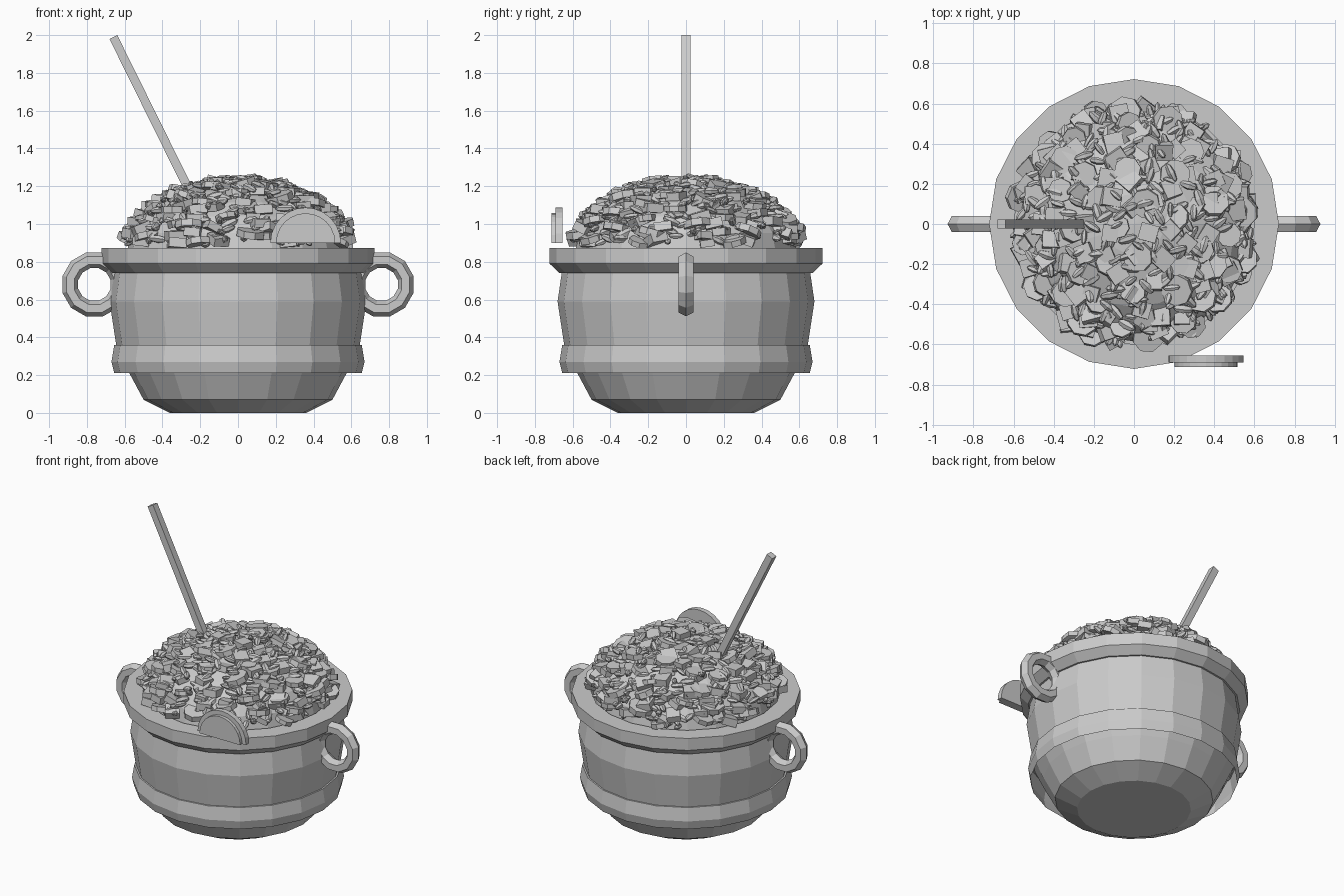
import bpy, bmesh, math, random
from mathutils import Matrix, Vector

random.seed(7)
if "Cube" in bpy.data.objects:
    bpy.data.objects.remove(bpy.data.objects["Cube"])

grey = bpy.data.materials.new("plain_grey")
grey.use_nodes = True
grey.diffuse_color = (0.6, 0.6, 0.6, 1)
grey.node_tree.nodes["Principled BSDF"].inputs["Base Color"].default_value = (0.6, 0.6, 0.6, 1)


def finish(name, bm):
    bmesh.ops.recalc_face_normals(bm, faces=bm.faces)
    mesh = bpy.data.meshes.new(name)
    bm.to_mesh(mesh)
    bm.free()
    mesh.materials.append(grey)
    obj = bpy.data.objects.new(name, mesh)
    bpy.context.collection.objects.link(obj)
    return obj


def lathe(name, profile, sides=20, closed=False):
    """Spin (radius, height) points round z; a zero radius closes the end."""
    bm = bmesh.new()
    rings = []
    for r, z in profile:
        if r == 0:
            rings.append([bm.verts.new((0, 0, z))] * sides)
        else:
            rings.append([bm.verts.new((r * math.cos(a), r * math.sin(a), z))
                          for a in (math.tau * i / sides for i in range(sides))])
    pairs = list(zip(rings, rings[1:]))
    if closed:
        pairs.append((rings[-1], rings[0]))
    for low, high in pairs:
        for i in range(sides):
            j = (i + 1) % sides
            corners = list(dict.fromkeys([low[i], low[j], high[j], high[i]]))
            bm.faces.new(corners)
    return finish(name, bm)


# Pot body, belt (open below) and flat-topped rim
lathe("pot_body", [(0, 0), (0.36, 0), (0.5, 0.07), (0.575, 0.21), (0.645, 0.36),
                   (0.68, 0.59), (0.655, 0.76), (0.6, 0.76), (0, 0.76)])
lathe("pot_belt", [(0.655, 0.21), (0.67, 0.27), (0.655, 0.36), (0.64, 0.36)])
lathe("pot_rim", [(0.6, 0.74), (0.67, 0.74), (0.722, 0.79), (0.722, 0.873),
                  (0.6, 0.873)], closed=True)

# Ring handles
for side, name in ((1, "left_handle"), (-1, "right_handle")):
    tube = [(0.132 + 0.043 * math.cos(a), 0.045 * math.sin(a))
            for a in (math.tau * k / 6 for k in range(6))]
    ring = lathe(name, tube, 12, closed=True)
    ring.data.transform(Matrix.Translation((side * 0.76, 0, 0.68))
                        @ Matrix.Rotation(math.pi / 2, 4, "X")
                        @ Matrix.Rotation(math.pi / 12, 4, "Z"))

# Mound under the topping
DOME_R, DOME_H, DOME_Z = 0.585, 0.36, 0.86
steps = [math.pi / 2 * i / 6 for i in range(6)]
lathe("mound", [(0, 0.8), (DOME_R, 0.8)]
      + [(DOME_R * math.cos(a), DOME_Z + DOME_H * math.sin(a)) for a in steps]
      + [(0, DOME_Z + DOME_H)])


def add_grain(bm, m):
    bmesh.ops.create_uvsphere(bm, u_segments=6, v_segments=4, radius=1,
                              matrix=m @ Matrix.Diagonal((0.022, 0.018, 0.048, 1)))


def add_cube(bm, m):
    bmesh.ops.create_cube(bm, size=1, matrix=m @ Matrix.Diagonal((0.09, 0.085, 0.045, 1)))


def add_slice(bm, m):
    bmesh.ops.create_cone(bm, cap_ends=True, segments=8, radius1=0.072,
                          radius2=0.072, depth=0.035, matrix=m)


def scatter(name, count, add, lift, tilt, lie_down):
    """Spread nearly level pieces evenly over the mound along a golden spiral."""
    bm = bmesh.new()
    start = random.uniform(0, math.tau)
    for i in range(count):
        h = min((i + random.uniform(0, 1)) / count * 0.92 + 0.08, 0.99)
        r = math.sqrt(1 - h * h)
        a = start + i * 2.39996 + random.uniform(-0.2, 0.2)
        spot = Vector((r * math.cos(a) * DOME_R, r * math.sin(a) * DOME_R,
                       DOME_Z + h * DOME_H + random.uniform(0, lift)))
        turn = (Matrix.Rotation(random.uniform(0, math.tau), 4, "Z")
                @ Matrix.Rotation(lie_down + random.uniform(-tilt, tilt), 4, "X")
                @ Matrix.Rotation(random.uniform(0, math.tau), 4, "Z"))
        size = random.uniform(0.8, 1.15)
        add(bm, Matrix.Translation(spot) @ turn @ Matrix.Scale(size, 4))
    finish(name, bm)


# Topping pieces
scatter("topping_grains", 360, add_grain, 0.03, 0.45, math.pi / 2)
scatter("topping_cubes", 110, add_cube, 0.015, 0.5, 0)
scatter("topping_slices", 55, add_slice, 0.015, 0.45, 0)

# Slanted stick
bottom, top = Vector((-0.2, 0, 1.06)), Vector((-0.66, 0, 1.99))
bm = bmesh.new()
bmesh.ops.create_cube(bm, size=1, matrix=Matrix.Translation((bottom + top) / 2)
                      @ Matrix.Rotation(math.atan2(top.x - bottom.x, top.z - bottom.z), 4, "Y")
                      @ Matrix.Diagonal((0.046, 0.046, (top - bottom).length, 1)))
finish("stick", bm)


def half_disc(name, radius, back, front):
    bm = bmesh.new()
    arc = [bm.verts.new((0.358 + radius * math.cos(a), back, 0.9 + radius * math.sin(a)))
           for a in (math.pi * i / 12 for i in range(13))]
    face = bm.faces.new(arc)
    extruded = bmesh.ops.extrude_face_region(bm, geom=[face], use_keep_orig=True)["geom"]
    bmesh.ops.translate(bm, vec=(0, front - back, 0),
                        verts=[v for v in extruded if isinstance(v, bmesh.types.BMVert)])
    finish(name, bm)


# Half-round garnish on the front rim
half_disc("garnish_rind", 0.187, -0.655, -0.69)
half_disc("garnish_flesh", 0.157, -0.685, -0.712)
